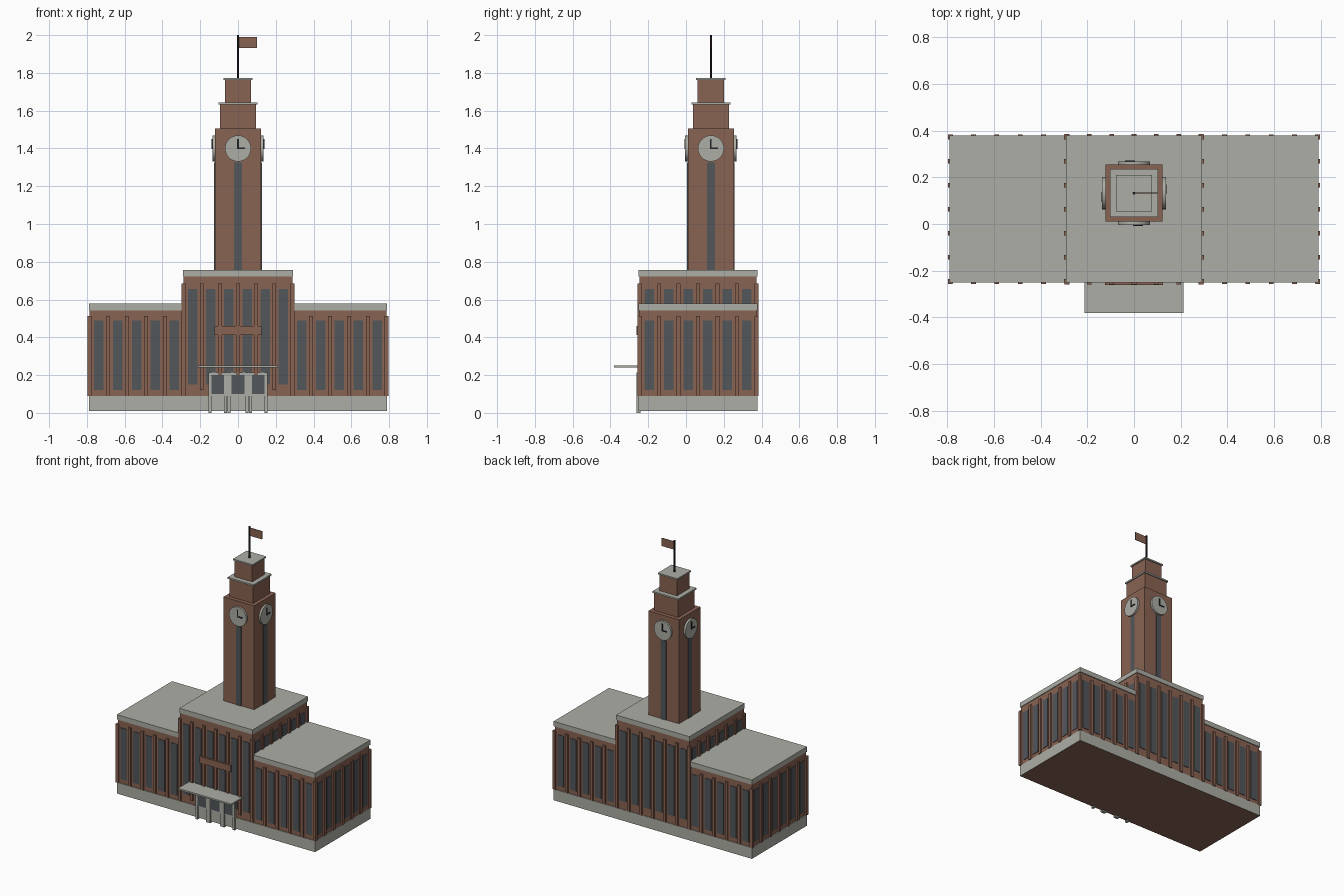
import bpy, math
from mathutils import Matrix, Vector

cube = bpy.data.objects.get("Cube")
if cube:
    bpy.data.objects.remove(cube, do_unlink=True)


def material(name, rgb):
    m = bpy.data.materials.new(name)
    m.use_nodes = True
    m.diffuse_color = (*rgb, 1)
    m.node_tree.nodes["Principled BSDF"].inputs["Base Color"].default_value = (*rgb, 1)
    return m


BRICK = material("brick", (0.25, 0.125, 0.085))
STONE = material("pale stone", (0.42, 0.42, 0.38))
GLASS = material("dark glass", (0.085, 0.095, 0.105))
BLACK = material("black metal", (0.015, 0.016, 0.02))

BOX_FACES = [(0, 2, 3, 1), (4, 5, 7, 6), (0, 1, 5, 4),
             (2, 6, 7, 3), (0, 4, 6, 2), (1, 3, 7, 5)]


def boxes(name, spans, mat, turn=Matrix()):
    """One object made of boxes given as (x0, x1, y0, y1, z0, z1)."""
    verts, faces = [], []
    for x0, x1, y0, y1, z0, z1 in spans:
        n = len(verts)
        verts += [turn @ Vector((x, y, z)) for z in (z0, z1) for y in (y0, y1) for x in (x0, x1)]
        faces += [[n + i for i in f] for f in BOX_FACES]
    mesh = bpy.data.meshes.new(name)
    mesh.from_pydata(verts, [], faces)
    mesh.materials.append(mat)
    ob = bpy.data.objects.new(name, mesh)
    bpy.context.collection.objects.link(ob)
    return ob


def disc(name, radius, depth, centre, mat, turn=Matrix(), sides=32):
    bpy.ops.mesh.primitive_cylinder_add(vertices=sides, radius=radius, depth=depth)
    ob = bpy.context.object
    ob.name = name
    ob.matrix_world = turn @ Matrix.Translation(centre)
    ob.data.materials.append(mat)
    bpy.ops.object.shade_smooth_by_angle()
    return ob


FRONT, BACK = -0.245, 0.372
MID = (FRONT + BACK) / 2
HALF = (BACK - FRONT) / 2


def facade(name, a, b, bays, wall, turn, win, pil):
    """Pilasters and windows along local x, on a wall facing local -y."""
    step = (b - a) / bays
    boxes(name + "_pilasters", [(a + i * step - 0.01, a + i * step + 0.01, wall - 0.011, wall + 0.01, *pil)
                                for i in range(bays + 1)], BRICK, turn)
    boxes(name + "_windows", [(a + (i + 0.5) * step - 0.025, a + (i + 0.5) * step + 0.025,
                               wall - 0.004, wall + 0.004, *win)
                              for i in range(bays)], GLASS, turn)


def spin(quarter, y):
    return Matrix.Translation((0, y, 0)) @ Matrix.Rotation(quarter * math.pi / 2, 4, 'Z')


# Plinth with a brick underside
plinth = boxes("plinth", [(-0.79, 0.79, FRONT - 0.006, BACK + 0.006, 0.01, 0.09)], STONE)
plinth.data.materials.append(BRICK)
for p in plinth.data.polygons:
    if p.normal.z < -0.5:
        p.material_index = 1

# Main masses and roofs
boxes("wing_walls", [(-0.785, -0.28, FRONT, BACK, 0.09, 0.545),
                     (0.28, 0.785, FRONT, BACK, 0.09, 0.545)], BRICK)
boxes("wing_roofs", [(-0.79, -0.28, FRONT - 0.006, BACK + 0.006, 0.543, 0.578),
                     (0.28, 0.79, FRONT - 0.006, BACK + 0.006, 0.543, 0.578)], STONE)
boxes("centre_walls", [(-0.288, 0.288, FRONT - 0.002, BACK + 0.002, 0.09, 0.725)], BRICK)
boxes("centre_roof", [(-0.292, 0.292, FRONT - 0.006, BACK + 0.006, 0.723, 0.757)], STONE)

# Pilasters and windows on every wall
WING_WIN, WING_PIL = (0.12, 0.49), (0.09, 0.512)
MID_WIN, MID_PIL = (0.15, 0.655), (0.09, 0.685)
for side, turn in (("front", spin(0, MID)), ("back", spin(2, MID))):
    facade("left_wing_" + side, 0.287, 0.787, 5, -HALF, turn, WING_WIN, WING_PIL)
    facade("right_wing_" + side, -0.787, -0.287, 5, -HALF, turn, WING_WIN, WING_PIL)
    pil = (0.12, 0.685) if side == "front" else MID_PIL
    facade("centre_" + side, -0.287, 0.287, 6, -HALF - 0.002, turn, MID_WIN, pil)
for side, turn in (("left", spin(1, MID)), ("right", spin(3, MID))):
    facade(side + "_end", -HALF, HALF, 6, -0.785, turn, WING_WIN, WING_PIL)
    facade(side + "_centre", -HALF, HALF, 6, -0.288, turn, MID_WIN, MID_PIL)

# Entrance: panel, jambs, doors, canopy and blank sign band
boxes("door_surround", [(-0.155, 0.155, -0.258, -0.24, 0.09, 0.213)], STONE)
boxes("door_jambs", [(x - 0.008, x + 0.008, -0.261, -0.24, 0, 0.213)
                     for s in (-1, 1) for x in (s * 0.148, s * 0.065, s * 0.047)], STONE)
boxes("door_glass", [(x - w, x + w, -0.26, -0.255, 0.1, 0.2)
                     for x, w in ((-0.108, 0.035), (0, 0.035), (0.108, 0.035))], GLASS)
boxes("canopy", [(-0.212, 0.212, -0.38, -0.24, 0.24, 0.251)], STONE)
boxes("sign_band", [(-0.125, 0.125, -0.262, -0.24, 0.412, 0.46)], BRICK)

# Clock tower
TOWER_Y = 0.132


def tower_box(name, half, z0, z1, mat):
    boxes(name, [(-half, half, -half, half, z0, z1)], mat, spin(0, TOWER_Y))


tower_box("tower_shaft", 0.122, 0.75, 1.505, BRICK)
tower_box("tower_upper_tier", 0.095, 1.505, 1.635, BRICK)
tower_box("tower_ledge", 0.103, 1.633, 1.644, STONE)
tower_box("tower_top_tier", 0.07, 1.644, 1.765, BRICK)
tower_box("tower_cap", 0.078, 1.763, 1.773, STONE)

# Glass strip and clock on each tower face
for q, side in enumerate(("front", "left", "back", "right")):
    turn = spin(q, TOWER_Y)
    boxes("tower_window_" + side, [(-0.021, 0.021, -0.126, -0.118, 0.757, 1.326)], GLASS, turn)
    face = Matrix.Rotation(math.pi / 2, 4, 'X')
    disc("clock_face_" + side, 0.069, 0.022, (0, 0, 0), STONE,
         turn @ Matrix.Translation((0, -0.125, 1.4)) @ face)
    boxes("clock_hands_" + side, [(-0.004, 0.004, -0.14, -0.135, 1.396, 1.45),
                                  (-0.004, 0.038, -0.14, -0.135, 1.396, 1.404)], BLACK, turn)

# Flagpole and flag
disc("flagpole", 0.006, 0.23, (0, TOWER_Y, 1.885), BLACK, sides=12)
boxes("flag", [(0.004, 0.1, TOWER_Y - 0.002, TOWER_Y + 0.002, 1.932, 1.99)], BRICK)
